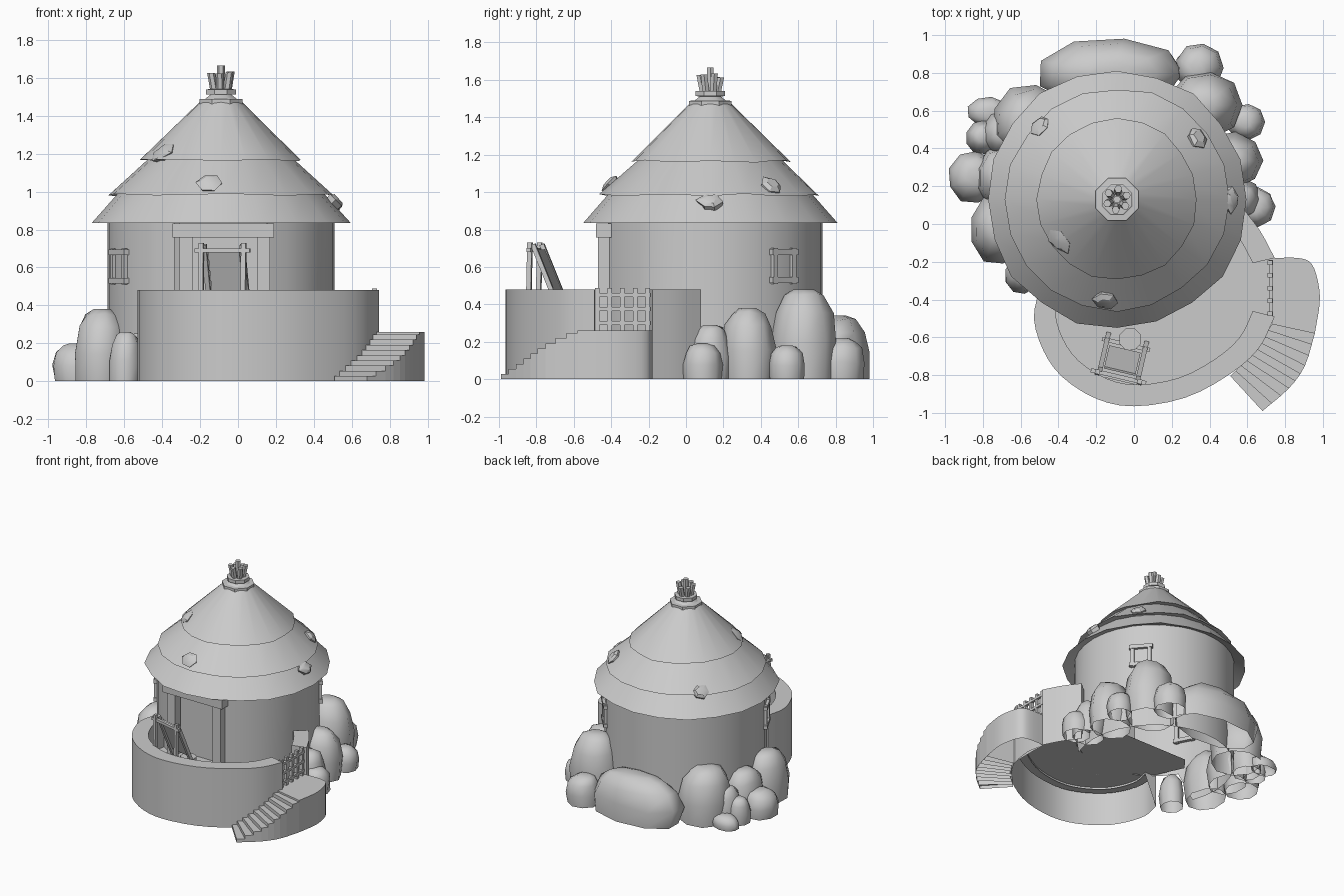
import bpy, bmesh, math, random
from mathutils import Vector

if "Cube" in bpy.data.objects:
    bpy.data.objects.remove(bpy.data.objects["Cube"])
random.seed(4)
CX, CY = -0.09, 0.13          # hut axis
FLOOR, TOP = 0.26, 0.48       # porch floor and parapet heights
J = lambda a: random.uniform(-a, a)


def mesh(name, verts, faces):
    me = bpy.data.meshes.new(name)
    me.from_pydata([tuple(v) for v in verts], [], faces)
    bm = bmesh.new()
    bm.from_mesh(me)
    bmesh.ops.recalc_face_normals(bm, faces=bm.faces)
    bm.to_mesh(me)
    bm.free()
    ob = bpy.data.objects.new(name, me)
    bpy.context.collection.objects.link(ob)
    return ob


def loft(name, rings, closed=True, cap_end=False, cap_start=False):
    n = len(rings[0])
    verts = [p for r in rings for p in r]
    faces = []
    for k in range(len(rings) - 1):
        for i in range(n if closed else n - 1):
            j = (i + 1) % n
            faces.append((k*n + i, k*n + j, k*n + n + j, k*n + n + i))
    if cap_end:
        faces.append(tuple(range((len(rings) - 1)*n, len(rings)*n)))
    if cap_start:
        faces.append(tuple(range(n)))
    return mesh(name, verts, faces)


def ring(x, y, z, rx, ry, n, jr=0, jz=0, rot=0):
    out = []
    for i in range(n):
        a = 2*math.pi*i/n + rot
        s = 1 + J(jr)
        out.append((x + rx*s*math.cos(a), y + ry*s*math.sin(a), z + J(jz)))
    return out


def beams(name, segs, normal):
    """Boxes from p to q, width w across, depth d along normal."""
    verts, faces = [], []
    for p, q, w, d in segs:
        p, q = Vector(p), Vector(q)
        t = (q - p).normalized()
        s = t.cross(Vector(normal)).normalized()
        u = s.cross(t)
        b = len(verts)
        for e in (p, q):
            for i, j in ((-1, -1), (1, -1), (1, 1), (-1, 1)):
                verts.append(e + s*i*w/2 + u*j*d/2)
        faces += [tuple(b + k for k in f) for f in
                  ((0, 1, 2, 3), (4, 5, 6, 7), (0, 1, 5, 4), (1, 2, 6, 5), (2, 3, 7, 6), (3, 0, 4, 7))]
    return mesh(name, verts, faces)


def smooth_path(pts, sub=3):
    """Catmull-Rom through 2D points."""
    P = [Vector(p) for p in pts]
    P = [2*P[0] - P[1]] + P + [2*P[-1] - P[-2]]
    out = []
    for i in range(1, len(P) - 2):
        a, b, c, d = P[i-1:i+3]
        for k in range(sub):
            t = k/sub
            out.append(0.5*(2*b + (c - a)*t + (2*a - 5*b + 4*c - d)*t*t + (3*b - a - 3*c + d)*t**3))
    return out + [P[-2]]


# Hut wall: open cylinder with a doorway gap, standing on the porch floor in front
a0, a1 = math.radians(-66), math.radians(246)
arc = [(CX + 0.6*math.cos(a0 + (a1 - a0)*i/28), CY + 0.6*math.sin(a0 + (a1 - a0)*i/28)) for i in range(29)]
loft("hut_wall", [[(x, y, FLOOR - 0.01 if y < -0.1 else 0) for x, y in arc],
                  [(x, y, 0.87) for x, y in arc]], closed=False)

# Doorway: posts, lintel, recessed door
yf = -0.435
beams("door_frame", [((-0.345, yf, 0.795), (0.19, yf, 0.795), 0.075, 0.09),
                     ((-0.275, yf, FLOOR), (-0.275, yf, 0.76), 0.07, 0.07),
                     ((0.135, yf, FLOOR), (0.135, yf, 0.76), 0.07, 0.07)], (0, 1, 0))
beams("door_panel", [((-0.08, -0.37, 0.26), (-0.08, -0.37, 0.86), 0.46, 0.02)], (0, 1, 0))


# Windows
def window(name, deg):
    a = math.radians(deg)
    n = Vector((math.cos(a), math.sin(a), 0))
    t = Vector((-n.y, n.x, 0))
    P = lambda u, z: Vector((CX, CY, z)) + n*0.595 + t*u
    segs = [(P(-0.09, z), P(0.09, z), 0.03, 0.05) for z in (0.53, 0.68)]
    segs += [(P(u, 0.51), P(u, 0.70), 0.028, 0.04) for u in (-0.065, 0.065)]
    beams(name, segs, n)


window("left_window", 207)
window("right_window", 40.5)

# Thatched roof: three overlapping ragged tiers
tiers = [((0.58, 0.88), (0.685, 0.835), (0.54, 0.995), 0),
         ((0.52, 0.995), (0.588, 0.985), (0.375, 1.18), 0.007),
         ((0.36, 1.18), (0.425, 1.165), (0.11, 1.475), 0.007)]
for k, (inner, rim, top, jz) in enumerate(tiers):
    loft("roof_tier_%d" % (k + 1),
         [ring(CX, CY, inner[1], inner[0], inner[0], 20),
          ring(CX, CY, rim[1], rim[0], rim[0], 20, 0.015, jz),
          ring(CX, CY, top[1], top[0], top[0], 20)])

# Roof cap with a bundle of sticks
loft("roof_cap", [ring(CX, CY, z, r, r, 8, 0, 0, math.pi/8) for r, z in
                  ((0.122, 1.462), (0.122, 1.488), (0.09, 1.49), (0.06, 1.512),
                   (0.086, 1.513), (0.086, 1.54), (0.04, 1.542))], cap_end=True, cap_start=True)
for i in range(7):
    a = i*math.pi/3 + 0.4
    r0, r1, h = (0, 0, 1.665) if i == 6 else (0.038, 0.056, 1.625 + J(0.015))
    c, s = math.cos(a), math.sin(a)
    loft("cap_stick_%d" % (i + 1),
         [ring(CX + r*c, CY + r*s, z, 0.021, 0.021, 6) for r, z in ((r0, 1.53), (r1, h))], cap_end=True)

# Loose thatch clumps on the roof: x, y, z
for i, (x, y, z) in enumerate([(-0.39, -0.09, 1.2), (-0.15, -0.4, 1.04), (0.51, 0.13, 0.945),
                               (0.33, 0.455, 1.03), (-0.49, 0.515, 0.995)]):
    out = Vector((x - CX, y - CY, 0)).normalized()
    n = (out + Vector((0, 0, 0.95))).normalized()
    t = Vector((-out.y, out.x, 0))
    u = n.cross(t)
    rings = []
    for r, h in ((0.055, -0.03), (0.068, 0.012), (0.035, 0.028)):
        rings.append([Vector((x, y, z)) + n*h + t*(p[0]*r) + u*(p[1]*r)
                      for p in ring(0, 0, 0, 1, 0.9, 6, 0.2, 0, i)])
    loft("roof_clump_%d" % (i + 1), rings, cap_end=True)

# Porch outline, from right of the gate round the front to the left
gate = [(0.74, -0.18), (0.765, -0.33), (0.745, -0.49)]
front = smooth_path([(0.745, -0.49), (0.66, -0.66), (0.5, -0.80), (0.27, -0.92), (0, -0.965), (-0.2, -0.925),
                     (-0.38, -0.81), (-0.48, -0.67), (-0.53, -0.50), (-0.50, -0.34)])
side = smooth_path([(0.58, 0.08), (0.67, -0.04), (0.745, -0.18)])
inset = lambda p, f=0.82: (0.1 + (p[0] - 0.1)*f, -0.33 + (p[1] + 0.33)*f)


def parapet(name, pts, top):
    sec = []
    for p in pts:
        q = inset(p)
        sec.append([(p[0], p[1], 0), (p[0], p[1], top), (q[0], q[1], top), (q[0], q[1], FLOOR - 0.02)])
    loft(name, sec, closed=False)
    for k, s in (("_end_a", sec[0]), ("_end_b", sec[-1])):
        mesh(name + k, s, [(0, 1, 2, 3)])


parapet("porch_wall", front, TOP)
parapet("porch_side_wall", side, TOP)
parapet("porch_gate_sill", gate, FLOOR)
outline = [inset(p, 0.95) for p in side + gate[1:] + front[1:]] + [(-0.58, -0.1), (-0.5, 0.0), (0.48, 0.0)]
mesh("porch_floor", [(x, y, FLOOR - 0.004) for x, y in outline], [tuple(range(len(outline)))])

# Gate
ys = [-0.475 + 0.0675*i for i in range(5)]
beams("gate", [((0.72, y, FLOOR), (0.72, y, TOP + 0.008), 0.024, 0.025) for y in ys] +
      [((0.725, -0.49, z), (0.725, -0.19, z), 0.02, 0.02) for z in (0.30, 0.375, 0.45)], (1, 0, 0))


# Curved stair: landing plus wedge steps
def prism(name, pts, z):
    loft(name, [[(p[0], p[1], h) for p in pts] for h in (0, z)], cap_end=True)


edge_out = smooth_path([(0.957, -0.58), (0.905, -0.75), (0.82, -0.87), (0.68, -0.99)], 3)
edge_in = smooth_path([(0.73, -0.53), (0.67, -0.63), (0.59, -0.72), (0.51, -0.805)], 3)
prism("stair_landing", smooth_path([(0.74, -0.18), (0.87, -0.18), (0.94, -0.21), (0.975, -0.31),
                                    (0.983, -0.42), (0.957, -0.58)]) + [edge_in[0], (0.74, -0.49)], FLOOR)
N = len(edge_in) - 1
for i in range(N):
    prism("stair_step_%d" % (N - i), [edge_out[i], edge_out[i+1], edge_in[i+1], edge_in[i]],
          FLOOR*(N - i)/(N + 0.5))

# Reclining porch chair
ca, sa = math.cos(-0.23), math.sin(-0.23)
Q = lambda u, v, z: (-0.065 + u*ca - v*sa, -0.735 + u*sa + v*ca, z)
segs = []
for u in (-0.115, 0.115):
    segs += [(Q(u, -0.085, FLOOR), Q(u, -0.075, 0.73), 0.025, 0.025),
             (Q(u*0.9, -0.06, 0.72), Q(u*0.9, 0.13, FLOOR), 0.025, 0.025)]
segs += [(Q(-0.15, -0.075, 0.69), Q(0.15, -0.075, 0.69), 0.022, 0.022),
         (Q(-0.13, 0.1, 0.33), Q(0.13, 0.1, 0.33), 0.022, 0.022),
         (Q(-0.13, -0.085, 0.34), Q(0.13, -0.085, 0.34), 0.022, 0.022)]
beams("chair_frame", segs, (-sa, ca, 0))
beams("chair_seat", [(Q(0, -0.045, 0.69), Q(0, 0.07, 0.42), 0.17, 0.012)], (-sa, ca, 0))

# Stool
loft("stool", [ring(-0.02, -0.61, z, r, r, 8, 0, 0, math.pi/8) for r, z in
               ((0.05, FLOOR), (0.05, 0.34), (0.062, 0.342), (0.062, 0.37))], cap_end=True)

# Boulders: x, y, half width, half depth, height
rocks = [(-0.12, 0.80, 0.39, 0.19, 0.34), (0.34, 0.83, 0.13, 0.13, 0.22), (0.37, 0.63, 0.20, 0.18, 0.48),
         (0.59, 0.54, 0.10, 0.10, 0.18), (0.51, 0.33, 0.175, 0.15, 0.38), (0.55, 0.13, 0.13, 0.12, 0.29),
         (0.64, 0.09, 0.11, 0.11, 0.19), (-0.55, 0.54, 0.2, 0.2, 0.42), (-0.77, 0.59, 0.11, 0.08, 0.10),
         (-0.80, 0.46, 0.09, 0.09, 0.2), (-0.70, 0.48, 0.11, 0.12, 0.27), (-0.85, 0.25, 0.135, 0.14, 0.20),
         (-0.70, 0.25, 0.14, 0.17, 0.33), (-0.72, -0.02, 0.15, 0.19, 0.38), (-0.595, -0.27, 0.09, 0.1, 0.26)]
for i, (x, y, rx, ry, h) in enumerate(rocks):
    rings = [ring(x + J(0.006), y + J(0.006), f*h, s*rx, s*ry, 9, 0.04, 0.03*h*(0 < f < 1), i*0.7)
             for f, s in ((0, 0.94), (0.4, 1.0), (0.75, 0.86), (0.93, 0.6))]
    rings.append(ring(x, y, h, 0.3*rx, 0.3*ry, 9, 0, 0, i*0.7))
    loft("boulder_%d" % (i + 1), rings, cap_end=True)

# Smooth rounded surfaces, keep hard edges (boulders are softer)
for names, deg in (("boulder", 62), ("", 32)):
    bpy.ops.object.select_all(action='DESELECT')
    for ob in bpy.data.objects:
        if ob.name.startswith("boulder") == (names == "boulder"):
            ob.select_set(True)
            bpy.context.view_layer.objects.active = ob
    bpy.ops.object.shade_smooth_by_angle(angle=math.radians(deg))
